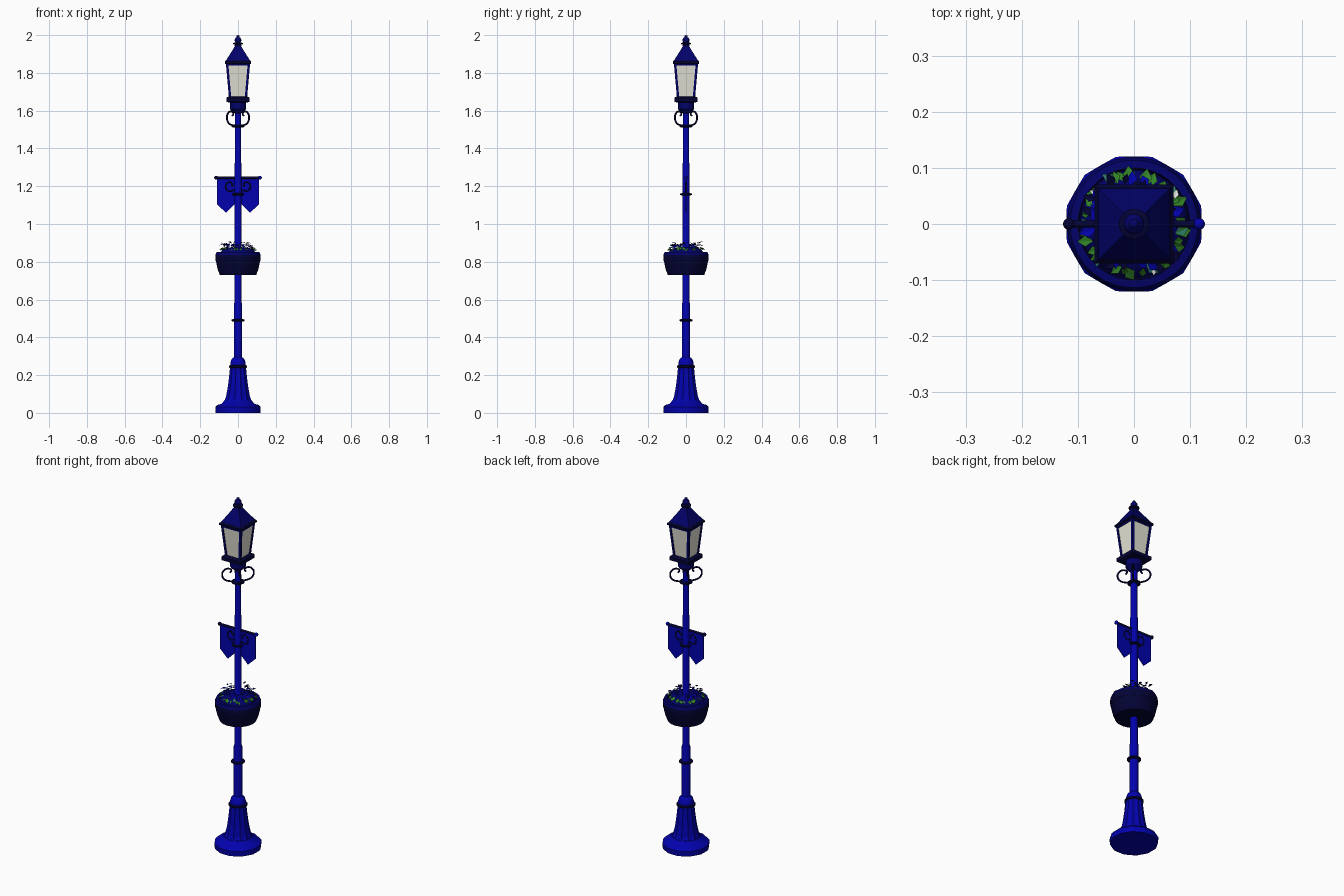
import bpy, bmesh, random
from math import sin, cos, pi, tau
from mathutils import Vector, Matrix

if "Cube" in bpy.data.objects:
    bpy.data.objects.remove(bpy.data.objects["Cube"])
random.seed(4)


def material(name, *rgb):
    m = bpy.data.materials.new(name)
    m.use_nodes = True
    m.diffuse_color = (*rgb, 1)
    m.node_tree.nodes["Principled BSDF"].inputs["Base Color"].default_value = (*rgb, 1)
    return m


BLUE = material("royal blue", .0006, .0006, .42)
DEEP = material("deep blue", .0006, .0006, .14)
NAVY = material("dark navy", .0008, .0008, .035)
GLASS = material("warm glass", .78, .77, .67)
GREEN = material("leaf green", .03, .22, .02)
TEAL = material("teal leaf", .03, .2, .15)
WHITE = material("white petal", .75, .75, .7)


def add(name, bm, mat, smooth=False):
    me = bpy.data.meshes.new(name)
    bm.to_mesh(me)
    bm.free()
    ob = bpy.data.objects.new(name, me)
    bpy.context.collection.objects.link(ob)
    me.materials.append(mat)
    if smooth:
        bpy.ops.object.select_all(action="DESELECT")
        ob.select_set(True)
        bpy.context.view_layer.objects.active = ob
        bpy.ops.object.shade_smooth_by_angle(angle=.6)
    return ob


def finish(name, bm, mat, smooth=True):
    bmesh.ops.recalc_face_normals(bm, faces=bm.faces)
    return add(name, bm, mat, smooth)


def loft(name, profile, mat, sides=16, flute=0, square=False, smooth=True, floor=True):
    """Stack rings of (radius, z); square rings take half widths."""
    bm = bmesh.new()
    rings = []
    for r, z in profile:
        ring = []
        for i in range(sides):
            a = tau * (i + (1 if flute else .5)) / sides
            k = r * (2 ** .5 if square else 1)
            if flute and i % 2:
                k *= 1 - flute
            ring.append(bm.verts.new((k * cos(a), k * sin(a), z)))
        rings.append(ring)
    for low, high in zip(rings, rings[1:]):
        for i in range(sides):
            j = (i + 1) % sides
            bm.faces.new((low[i], low[j], high[j], high[i]))
    if floor:
        bm.faces.new(rings[0][::-1])
    bm.faces.new(rings[-1])
    return finish(name, bm, mat, smooth)


def square(name, profile, mat):
    return loft(name, profile, mat, 4, square=True, smooth=False)


def collar(name, r, z, h=.012):
    return loft(name, [(r - .008, z - h / 2), (r, z - h / 4), (r, z + h / 4), (r - .008, z + h / 2)], NAVY, 20)


def ball(name, r, loc, mat):
    bm = bmesh.new()
    bmesh.ops.create_uvsphere(bm, u_segments=14, v_segments=8, radius=r,
                              matrix=Matrix.Translation(loc))
    return finish(name, bm, mat)


def tube(name, points, r, mat):
    """Bent iron bar through the points."""
    cu = bpy.data.curves.new(name, "CURVE")
    cu.dimensions = "3D"
    cu.bevel_depth, cu.bevel_resolution, cu.resolution_u = r, 2, 5
    cu.use_fill_caps = True
    sp = cu.splines.new("BEZIER")
    sp.bezier_points.add(len(points) - 1)
    for bp, p in zip(sp.bezier_points, points):
        bp.co = p
        bp.handle_left_type = bp.handle_right_type = "AUTO"
    ob = bpy.data.objects.new(name, cu)
    bpy.context.collection.objects.link(ob)
    cu.materials.append(mat)
    return ob


# Twelve-sided foot with its sole, fluted pedestal and stepped pole
loft("foot", [(.122, 0), (.124, .03), (.112, .042), (.09, .048), (.075, .065)],
     BLUE, 24, flute=.03, floor=False)
sole = bmesh.new()
bmesh.ops.create_circle(sole, cap_ends=True, segments=12, radius=.122,
                        matrix=Matrix.Rotation(pi / 12, 4, "Z"))
add("foot_sole", sole, BLUE)
loft("fluted_pedestal", [(.076, .06), (.066, .085), (.057, .13), (.049, .19), (.044, .24)],
     BLUE, 24, flute=.08, smooth=False)
loft("pedestal_cap", [(.042, .235), (.041, .265), (.034, .285), (.022, .295)], BLUE, 20)
collar("pedestal_collar", .049, .245, .016)
loft("pole", [(.0225, .28), (.0225, .575), (.0195, .585), (.0195, 1.315), (.017, 1.325), (.017, 1.62)], BLUE, 20)
for name, r, z in [("lower_ring", .036, .49), ("banner_ring", .032, 1.157), ("upper_ring", .034, 1.517)]:
    collar(name, r, z)

# Bowl-shaped flower basket, its rim topped in deep blue
loft("basket", [(.03, .73), (.097, .73), (.107, .757), (.115, .79), (.117, .81)], NAVY, 32)
rim = loft("basket_rim", [(.117, .8), (.12, .81), (.12, .836), (.114, .851), (.1, .853), (.097, .842)], NAVY, 32)
rim.data.materials.append(DEEP)
for face in rim.data.polygons:
    face.material_index = int(face.normal.z > .3)
loft("flower_mound", [(.098, .836), (.092, .852), (.08, .866), (.06, .874), (.02, .877)], DEEP, 24)


def foliage(name, mat, count, size, radii, heights, droop):
    """Ring of folded leaf blades pointing outward, tilted down by droop."""
    bm = bmesh.new()
    for i in range(count):
        a = tau * (i + random.random()) / count
        r = random.uniform(*radii)
        s = size * random.uniform(.75, 1.25)
        turn = (Matrix.Translation((r * cos(a), r * sin(a), random.uniform(*heights)))
                @ Matrix.Rotation(a + random.uniform(-.7, .7), 4, "Z")
                @ Matrix.Rotation(random.uniform(*droop), 4, "Y"))
        root, left, tip, right = [bm.verts.new(turn @ Vector(p)) for p in (
            (-s, 0, 0), (0, s * .6, s * .15), (s, 0, 0), (0, -s * .6, s * .15))]
        bm.faces.new((root, right, tip))
        bm.faces.new((root, tip, left))
    add(name, bm, mat)


foliage("green_leaves", GREEN, 26, .0155, (.084, .092), (.862, .872), (.3, .9))
foliage("teal_leaves", TEAL, 6, .015, (.084, .092), (.868, .876), (.2, .7))
foliage("blue_flowers", BLUE, 44, .015, (.045, .084), (.874, .892), (0, .7))
foliage("navy_sprigs", NAVY, 22, .014, (.05, .092), (.884, .905), (-.5, .3))
foliage("white_flowers", WHITE, 3, .008, (.088, .094), (.874, .882), (0, .5))

# Banner rod, twin pennants and scroll brackets
tube("banner_rod", [(-.115, 0, 1.245), (.115, 0, 1.245)], .0065, NAVY)
for side, s in (("right", -1), ("left", 1)):
    ball(side + "_rod_ball", .0105, (s * .116, 0, 1.245), BLUE if s > 0 else NAVY)
    bm = bmesh.new()
    outline = [(.015, 1.24), (.112, 1.24), (.112, 1.105), (.064, 1.06), (.015, 1.107)]
    front = bm.faces.new([bm.verts.new((s * x, -.002, z)) for x, z in outline])
    new = bmesh.ops.extrude_face_region(bm, geom=[front])["geom"]
    bmesh.ops.translate(bm, vec=(0, .004, 0), verts=[v for v in new if isinstance(v, bmesh.types.BMVert)])
    finish(side + "_pennant", bm, BLUE, False)
    swirl = [(s * (.043 + (.028 - .0022 * k) * cos(-2.3 + k * .8)), 0,
              1.202 + (.032 - .0025 * k) * sin(-2.3 + k * .8)) for k in range(8)]
    tube(side + "_banner_scroll", [(s * .015, 0, 1.16)] + swirl, .0045, NAVY)

# Four scroll brackets under the lantern corners
for i in range(4):
    c, d = cos(pi / 4 + i * pi / 2), sin(pi / 4 + i * pi / 2)
    path = [(.015, 1.52), (.04, 1.523), (.068, 1.533), (.083, 1.558),
            (.075, 1.586), (.052, 1.596), (.035, 1.585), (.042, 1.572)]
    tube("lantern_scroll_%d" % (i + 1), [(r * c, r * d, z) for r, z in path], .0048, NAVY)

# Lantern seat and floor
loft("lantern_neck", [(.018, 1.585), (.036, 1.6), (.042, 1.608), (.042, 1.65)], DEEP, 20)
square("lantern_floor", [(.045, 1.642), (.062, 1.648), (.062, 1.668), (.05, 1.676)], NAVY)

# Tapered panes with corner bars and a top frame
square("lantern_glass", [(.044, 1.672), (.061, 1.85)], GLASS)
for i in range(4):
    a = pi / 4 + i * pi / 2
    sx, sy = (1 if cos(a) > 0 else -1), (1 if sin(a) > 0 else -1)
    bm = bmesh.new()
    bmesh.ops.create_cube(bm, size=1)
    for v in bm.verts:
        top = v.co.z > 0
        w = .058 if top else .042
        v.co = (sx * w + v.co.x * .0125, sy * w + v.co.y * .0125, 1.852 if top else 1.67)
    finish("corner_bar_%d" % (i + 1), bm, DEEP, False)
square("lantern_top_frame", [(.0625, 1.838), (.064, 1.85)], DEEP)
square("lantern_eave", [(.064, 1.846), (.07, 1.85), (.07, 1.86), (.064, 1.866)], NAVY)

# Square roof and finial
square("lantern_roof", [(.067, 1.86), (.047, 1.892), (.028, 1.922), (.019, 1.938), (.014, 1.945)], DEEP)
loft("finial_stem", [(.014, 1.94), (.02, 1.946), (.012, 1.952), (.011, 1.966)], DEEP, 16)
collar("finial_ring", .027, 1.955, .011)
ball("finial_ball", .0185, (0, 0, 1.973), DEEP)
ball("finial_tip", .009, (0, 0, 1.991), DEEP)
